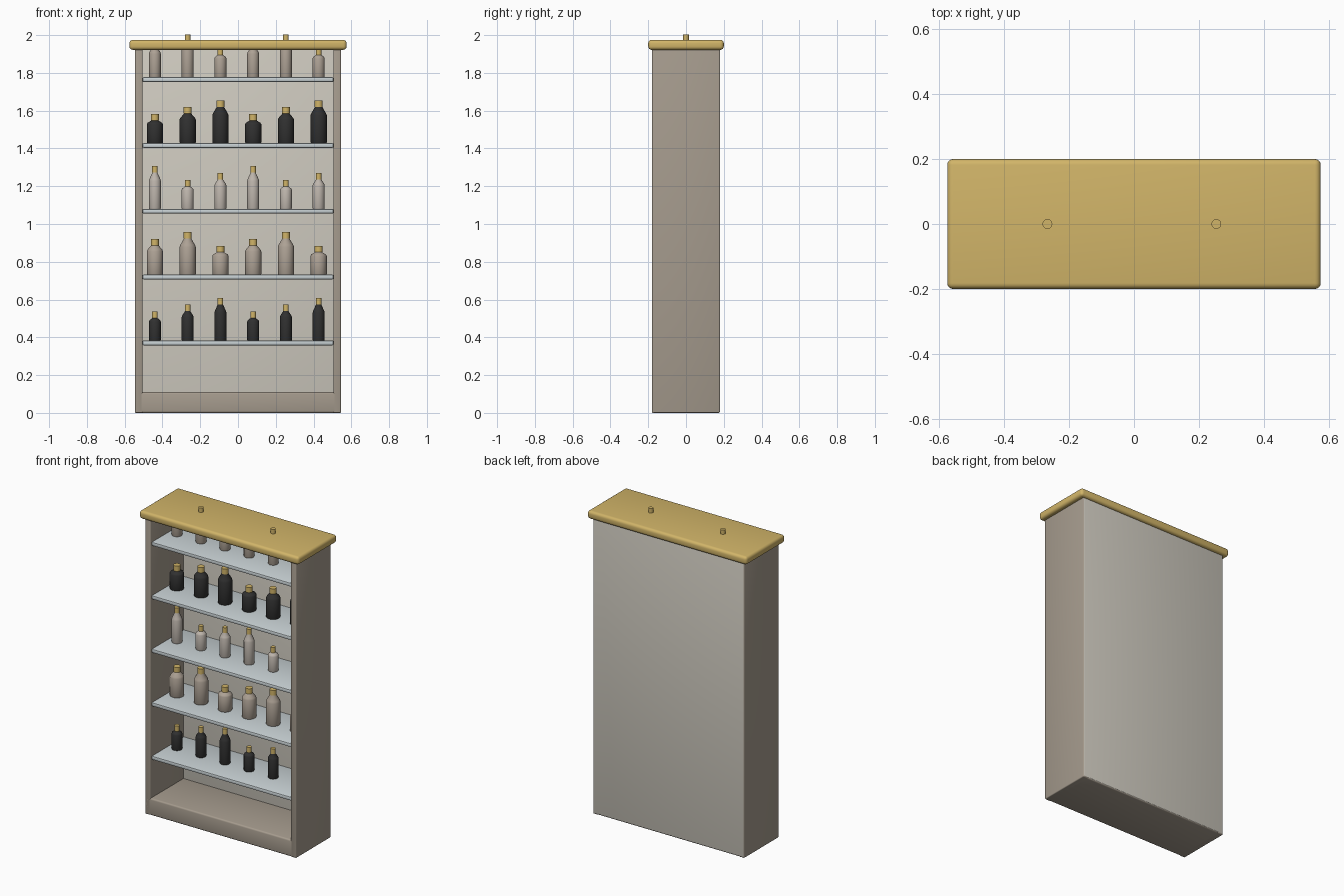
import bpy, bmesh, math

if "Cube" in bpy.data.objects:
    bpy.data.objects.remove(bpy.data.objects["Cube"])


def material(name, rgb):
    m = bpy.data.materials.new(name)
    m.diffuse_color = (*rgb, 1)
    m.use_nodes = True
    m.node_tree.nodes["Principled BSDF"].inputs["Base Color"].default_value = m.diffuse_color
    return m


GOLD = material("gold", (0.64, 0.46, 0.14))
CASE = material("taupe", (0.38, 0.33, 0.27))
BACK = material("cream", (0.63, 0.60, 0.53))
GLASS = material("pale_glass", (0.58, 0.64, 0.66))
DARK = material("charcoal", (0.03, 0.03, 0.03))
BEIGE = material("beige", (0.42, 0.36, 0.30))
PALE = material("pale_beige", (0.52, 0.47, 0.42))


def finish(name, bm, mat):
    me = bpy.data.meshes.new(name)
    bm.to_mesh(me)
    bm.free()
    me.materials.append(mat)
    ob = bpy.data.objects.new(name, me)
    bpy.context.collection.objects.link(ob)
    bpy.ops.object.select_all(action='DESELECT')
    ob.select_set(True)
    bpy.context.view_layer.objects.active = ob
    bpy.ops.object.shade_smooth_by_angle(angle=math.radians(35))
    return ob


def box(name, x, y, z, mat, bevel, segments=3):
    """Rounded box spanning the given (min, max) ranges."""
    bm = bmesh.new()
    bmesh.ops.create_cube(bm, size=1)
    for v in bm.verts:
        v.co = [(r[0] + r[1]) / 2 + c * (r[1] - r[0]) for r, c in zip((x, y, z), v.co)]
    bmesh.ops.bevel(bm, geom=bm.edges[:], offset=bevel, segments=segments,
                    profile=0.5, affect='EDGES')
    return finish(name, bm, mat)


def lathe(name, profile, at, mat, sides=24):
    """Closed profile of (radius, height) rings spun round z."""
    bm = bmesh.new()
    rings = []
    for r, h in profile:
        rings.append([bm.verts.new((at[0] + r * math.cos(a), at[1] + r * math.sin(a), at[2] + h))
                      for a in (2 * math.pi * i / sides for i in range(sides))])
    for lo, hi in zip(rings, rings[1:]):
        for i in range(sides):
            j = (i + 1) % sides
            bm.faces.new((lo[i], lo[j], hi[j], hi[i]))
    bm.faces.new(rings[0][::-1])
    bm.faces.new(rings[-1])
    return finish(name, bm, mat)


# Cabinet case
for side, s in (("left", -1), ("right", 1)):
    box(side + "_side_panel", sorted((s * 0.505, s * 0.545)), (-0.18, 0.179), (0, 1.93), CASE, 0.006)
box("base", (-0.544, 0.544), (-0.18, 0.179), (0, 0.11), CASE, 0.01)
box("back_panel", (-0.542, 0.542), (0.16, 0.18), (0.005, 1.93), BACK, 0.004)
box("top_board", (-0.575, 0.575), (-0.20, 0.20), (1.922, 1.975), GOLD, 0.018, 4)

# Shelves with a row of bottles on each
heights = (0.153, 0.190, 0.226)
row_mats = (DARK, BEIGE, PALE, DARK, BEIGE)
for row in range(5):
    top = 0.383 + 0.3485 * row
    box(f"shelf_{row + 1}", (-0.506, 0.506), (-0.17, 0.165), (top - 0.025, top), GLASS, 0.007, 2)
    r = 0.043 if row % 2 else 0.032
    cap_r = 0.021 if row % 2 else 0.015
    for i in range(6):
        x = -0.44 + 0.1734 * i
        h = heights[(row + i) % 3]
        neck = h - 0.034
        lathe(f"bottle_{row + 1}_{i + 1}",
              ((r * 0.95, 0), (r, 0.004), (r, h * 0.65), (r * 0.9, h * 0.70),
               (cap_r * 0.9, neck), (cap_r * 0.9, neck + 0.01)),
              (x, 0, top), row_mats[row])
        lathe(f"cap_{row + 1}_{i + 1}", ((cap_r, neck), (cap_r, h)), (x, 0, top), GOLD)
